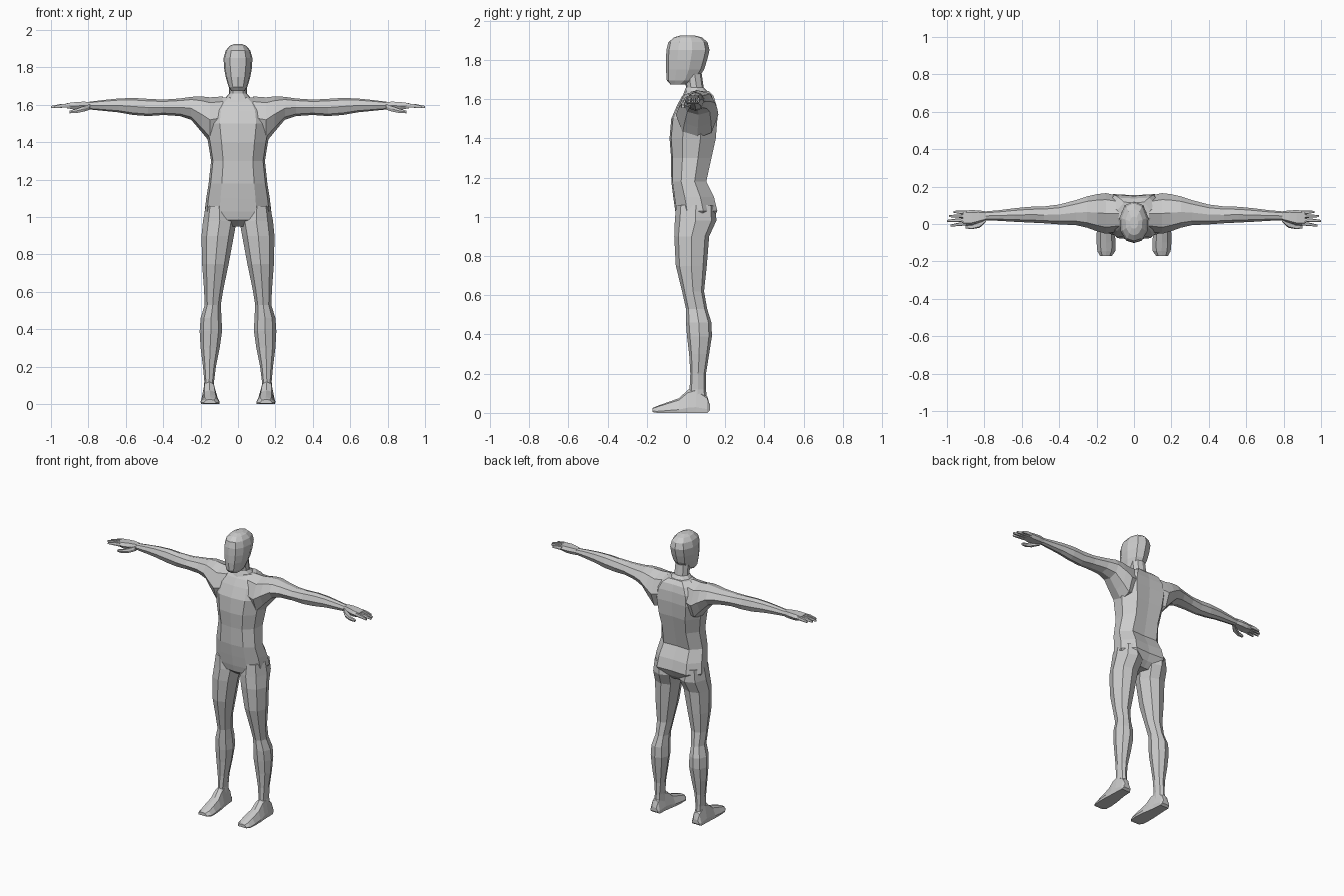
import bpy, bmesh, math
from mathutils import Vector

skin = bpy.data.materials.new("plain_grey")
skin.diffuse_color = (0.6, 0.6, 0.6, 1)

# Cross-section outlines, u across and v front/bottom to back/top, both -1..1
TORSO = [(0, -1), (.55, -.93), (.93, -.45), (1, .3), (.62, .95), (0, .9),
         (-.62, .95), (-1, .3), (-.93, -.45), (-.55, -.93)]
HEAD = [(0, -1), (.55, -.88), (.92, -.45), (1, .2), (.65, .82), (0, 1),
        (-.65, .82), (-1, .2), (-.92, -.45), (-.55, -.88)]
LIMB = [(0, -1), (.68, -.76), (1, 0), (.68, .76), (0, 1), (-.68, .76), (-1, 0), (-.68, -.76)]
FOOT = [(-.95, -1), (.95, -1), (1, -.55), (.6, .75), (0, 1), (-.6, .75), (-1, -.55)]
BOX = [(-.7, -1), (.7, -1), (1, 0), (.7, 1), (-.7, 1), (-1, 0)]


def loft(name, axis, outline, rings, mirror=False):
    """Skin through rings (position, u_min, u_max, v_min, v_max) stacked along an axis."""
    bm = bmesh.new()
    loops = []
    for p, u0, u1, v0, v1 in rings:
        loop = []
        for u, v in outline:
            a = (u0 + u1) / 2 + u * (u1 - u0) / 2
            b = (v0 + v1) / 2 + v * (v1 - v0) / 2
            co = {"x": (p, a, b), "y": (a, p, b), "z": (a, b, p)}[axis]
            loop.append(bm.verts.new(Vector(co)))
        loops.append(loop)
    n = len(outline)
    for lo, hi in zip(loops, loops[1:]):
        for i in range(n):
            j = (i + 1) % n
            bm.faces.new((lo[i], lo[j], hi[j], hi[i]))
    bm.faces.new(loops[0])
    bm.faces.new(loops[-1])
    bmesh.ops.recalc_face_normals(bm, faces=bm.faces)
    me = bpy.data.meshes.new(name)
    bm.to_mesh(me)
    bm.free()
    me.materials.append(skin)
    ob = bpy.data.objects.new(name, me)
    bpy.context.collection.objects.link(ob)
    if mirror:
        ob.modifiers.new("mirror", "MIRROR").use_mirror_merge = False
    return ob


def centred(rows):
    return [(z, -w, w, f, b) for z, w, f, b in rows]


# Trunk: height, half width, front, back
loft("torso", "z", TORSO, centred([
    (.95, .05, .0, .10), (.985, .14, -.045, .14), (1.03, .178, -.055, .165),
    (1.10, .170, -.065, .148), (1.18, .157, -.075, .108), (1.30, .144, -.076, .135),
    (1.40, .160, -.084, .158), (1.50, .178, -.075, .166), (1.57, .165, -.045, .16),
    (1.615, .13, -.02, .145), (1.64, .085, .0, .12)]))
loft("neck", "z", HEAD, centred([
    (1.58, .10, -.03, .14), (1.635, .07, -.01, .115), (1.66, .048, .0, .09),
    (1.73, .046, -.01, .08)]))
loft("head", "z", HEAD, centred([
    (1.675, .036, -.08, .0), (1.695, .05, -.098, .055), (1.75, .066, -.102, .092),
    (1.80, .075, -.102, .108), (1.85, .077, -.1, .12), (1.89, .066, -.09, .11),
    (1.915, .045, -.06, .08), (1.925, .022, -.025, .04)]))

# Legs: height, inner x, outer x, front, back
loft("leg", "z", LIMB, [
    (1.06, .03, .172, -.05, .15), (.98, .008, .187, -.057, .155), (.90, .022, .195, -.06, .118),
    (.75, .05, .192, -.052, .106), (.62, .077, .182, -.02, .092), (.53, .092, .178, .0, .108),
    (.46, .088, .200, .0, .13), (.39, .085, .205, .005, .132), (.30, .098, .2, .016, .118),
    (.20, .118, .187, .022, .102), (.12, .128, .18, .018, .102), (.06, .125, .185, .005, .108)], True)
# Feet: y, inner x, outer x, bottom, top
loft("foot", "y", FOOT, [
    (.122, .13, .185, .012, .04), (.108, .122, .192, .0, .085), (.05, .118, .194, .0, .13),
    (.01, .112, .196, .0, .118), (-.035, .104, .199, .0, .075), (-.10, .098, .2, .0, .052),
    (-.145, .1, .196, .0, .036), (-.17, .118, .182, .004, .025)], True)

# Arms: x, front, back, bottom, top
loft("arm", "x", LIMB, [
    (.08, -.04, .15, 1.42, 1.645), (.15, -.052, .165, 1.40, 1.64), (.195, -.04, .16, 1.455, 1.645),
    (.25, -.02, .148, 1.52, 1.643), (.31, -.006, .128, 1.54, 1.634), (.40, -.002, .104, 1.546, 1.628),
    (.48, .004, .094, 1.54, 1.632), (.56, .008, .092, 1.546, 1.637), (.64, .012, .084, 1.56, 1.634),
    (.72, .017, .074, 1.568, 1.626), (.80, .02, .067, 1.576, 1.616)], True)
loft("palm", "x", BOX, [
    (.79, .02, .067, 1.577, 1.616), (.83, .006, .073, 1.575, 1.617),
    (.87, -.006, .074, 1.574, 1.615), (.915, -.008, .072, 1.582, 1.609)], True)
loft("thumb", "x", BOX, [
    (.79, .012, .04, 1.575, 1.605), (.825, -.02, .02, 1.564, 1.592),
    (.865, -.027, -.004, 1.556, 1.578), (.9, -.024, -.008, 1.555, 1.569)], True)

# Four fingers across the palm: centre y at the knuckle, y at the tip, tip x
for name, y0, y1, tip in (("index", .003, -.008, .98), ("middle", .023, .017, 1.0),
                          ("ring", .043, .042, .99), ("little", .062, .065, .965)):
    mid = (.9 + tip) / 2
    ym = (y0 + y1) / 2
    loft(name + "_finger", "x", BOX, [
        (.895, y0 - .01, y0 + .01, 1.585, 1.608), (mid, ym - .009, ym + .009, 1.585, 1.604),
        (tip, y1 - .005, y1 + .005, 1.583, 1.594)], True)
